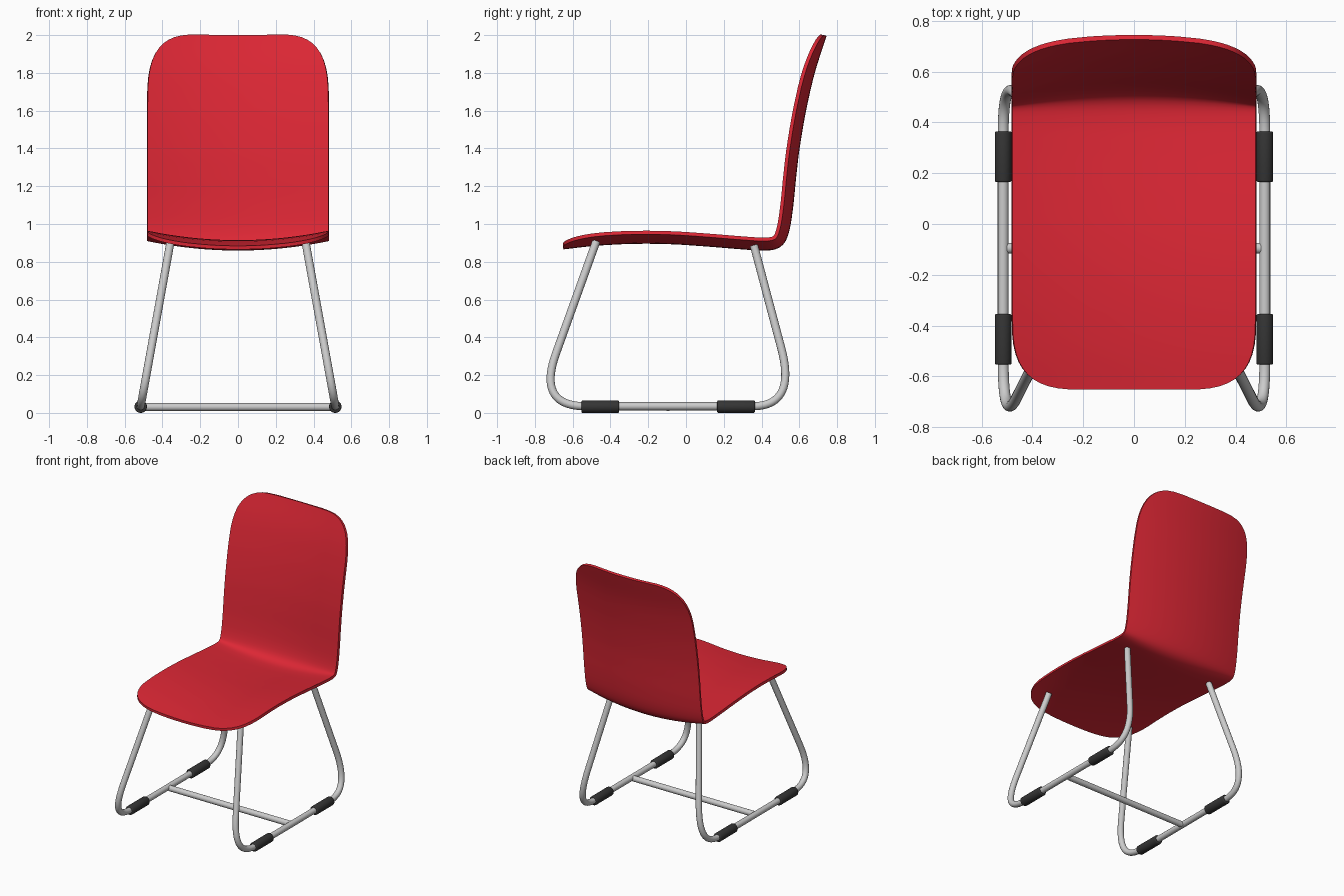
import bpy, bmesh, math
from mathutils import Vector
from mathutils.geometry import interpolate_bezier

if "Cube" in bpy.data.objects:
    bpy.data.objects.remove(bpy.data.objects["Cube"])


def material(name, rgb):
    m = bpy.data.materials.new(name)
    m.diffuse_color = (*rgb, 1)
    m.use_nodes = True
    m.node_tree.nodes["Principled BSDF"].inputs["Base Color"].default_value = m.diffuse_color
    return m


RED = material("red_plastic", (0.72, 0.02, 0.035))
BLACK = material("black_rubber", (0.035, 0.035, 0.035))


def finish(ob, mat=None, angle=35):
    if mat:
        ob.data.materials.append(mat)
    bpy.ops.object.select_all(action='DESELECT')
    ob.select_set(True)
    bpy.context.view_layer.objects.active = ob
    for mod in list(ob.modifiers):
        bpy.ops.object.modifier_apply(modifier=mod.name)
    bpy.ops.object.shade_smooth_by_angle(angle=math.radians(angle))


def smooth_path(pts, n=16):
    # Catmull-Rom curve through the points
    p = [Vector(q) for q in pts]
    p = [2 * p[0] - p[1]] + p + [2 * p[-1] - p[-2]]
    out = []
    for a, b, c, d in zip(p, p[1:], p[2:], p[3:]):
        for i in range(n):
            t = i / n
            out.append(0.5 * (2 * b + (c - a) * t + (2 * a - 5 * b + 4 * c - d) * t * t
                              + (3 * b - a - 3 * c + d) * t ** 3))
    return out + [p[-2]]


# Seat shell: side profile swept across the width, edges curled inward
profile = smooth_path([(-.65, .875), (-.5, .892), (-.35, .902), (-.2, .905), (-.05, .901),
                       (.1, .891), (.2, .883), (.3, .875), (.4, .869), (.47, .875),
                       (.515, .907), (.541, .98), (.559, 1.1), (.574, 1.25), (.592, 1.4),
                       (.626, 1.6), (.672, 1.8), (.735, 1.998)])
lengths = [0.0]
for a, b in zip(profile, profile[1:]):
    lengths.append(lengths[-1] + (b - a).length)
total = lengths[-1]


def at(s):
    s = min(max(s, 0), total)
    i = next(k for k in range(len(lengths) - 1) if s <= lengths[k + 1] + 1e-6)
    t = (s - lengths[i]) / (lengths[i + 1] - lengths[i])
    return profile[i].lerp(profile[i + 1], t)


FRONT, BACK, STEPS, COLS = .3, .4, 12, 24
corner = []
for i in range(STEPS + 1):
    th = math.pi / 2 * i / STEPS
    corner.append((math.sin(th) ** (2 / 3), .18 + .3 * max(math.cos(th), 0) ** (2 / 3)))
rows = [(FRONT * (1 - v), w) for v, w in reversed(corner)]
rows += [(FRONT + (total - FRONT - BACK) * i / 70, .48) for i in range(1, 70)]
rows += [(total - BACK * (1 - v), w) for v, w in corner]

bm = bmesh.new()
grid = []
for s, w in rows:
    p = at(s)
    t = (at(s + .012) - at(s - .012)).normalized()
    line = []
    for j in range(COLS + 1):
        x = w * (2 * j / COLS - 1)
        lift = .05 * (x / .48) ** 2
        line.append(bm.verts.new((x, p.x - t.y * lift, p.y + t.x * lift)))
    grid.append(line)
for r0, r1 in zip(grid, grid[1:]):
    for j in range(COLS):
        bm.faces.new((r0[j], r0[j + 1], r1[j + 1], r1[j]))
mesh = bpy.data.meshes.new("seat_shell")
bm.to_mesh(mesh)
bm.free()
shell = bpy.data.objects.new("seat_shell", mesh)
bpy.context.collection.objects.link(shell)
sol = shell.modifiers.new("thickness", 'SOLIDIFY')
sol.thickness, sol.offset = .019, 0
finish(shell, RED)


# Bent tube frames, one on each side, leaning inward towards the seat
def bend(a, c, b):
    a, b, c = (Vector((0, *q)) for q in (a, b, c))
    return [(p.y, p.z) for p in interpolate_bezier(a, a.lerp(c, 2 / 3), b.lerp(c, 2 / 3), b, 20)]


side = [(-.475, .908)] + bend((-.69, .31), (-.788, .035), (-.53, .035))
side += bend((.35, .035), (.586, .035), (.505, .34)) + [(.36, .885)]


def side_frame(name, sign):
    cu = bpy.data.curves.new(name, 'CURVE')
    cu.dimensions = '3D'
    cu.bevel_depth, cu.bevel_resolution, cu.use_fill_caps = .0215, 6, True
    sp = cu.splines.new('POLY')
    sp.points.add(len(side) - 1)
    for pt, (y, z) in zip(sp.points, side):
        pt.co = (sign * (.515 - .181 * (z - .035)), y, z, 1)
    ob = bpy.data.objects.new(name, cu)
    bpy.context.collection.objects.link(ob)
    bpy.context.view_layer.objects.active = ob
    bpy.ops.object.select_all(action='DESELECT')
    ob.select_set(True)
    bpy.ops.object.convert(target='MESH')
    finish(bpy.context.object)


def rod(name, loc, rot, radius, length, mat=None, bevel=0):
    bpy.ops.mesh.primitive_cylinder_add(vertices=32, radius=radius, depth=length,
                                        location=loc, rotation=rot)
    ob = bpy.context.object
    ob.name = name
    if bevel:
        b = ob.modifiers.new("bevel", 'BEVEL')
        b.width, b.segments = bevel, 3
        b.limit_method, b.angle_limit = 'ANGLE', math.radians(50)
    finish(ob, mat)


for label, sign in (("left", -1), ("right", 1)):
    side_frame(label + "_frame", sign)
    # Rubber floor sleeves
    for end, y in (("front", -.454), ("rear", .265)):
        rod(f"{label}_{end}_sleeve", (sign * .515, y, .033), (math.pi / 2, 0, 0),
            .033, .2, BLACK, .007)

# Cross bar between the frames
rod("cross_bar", (0, -.095, .031), (0, math.pi / 2, 0), .021, 1.0)
